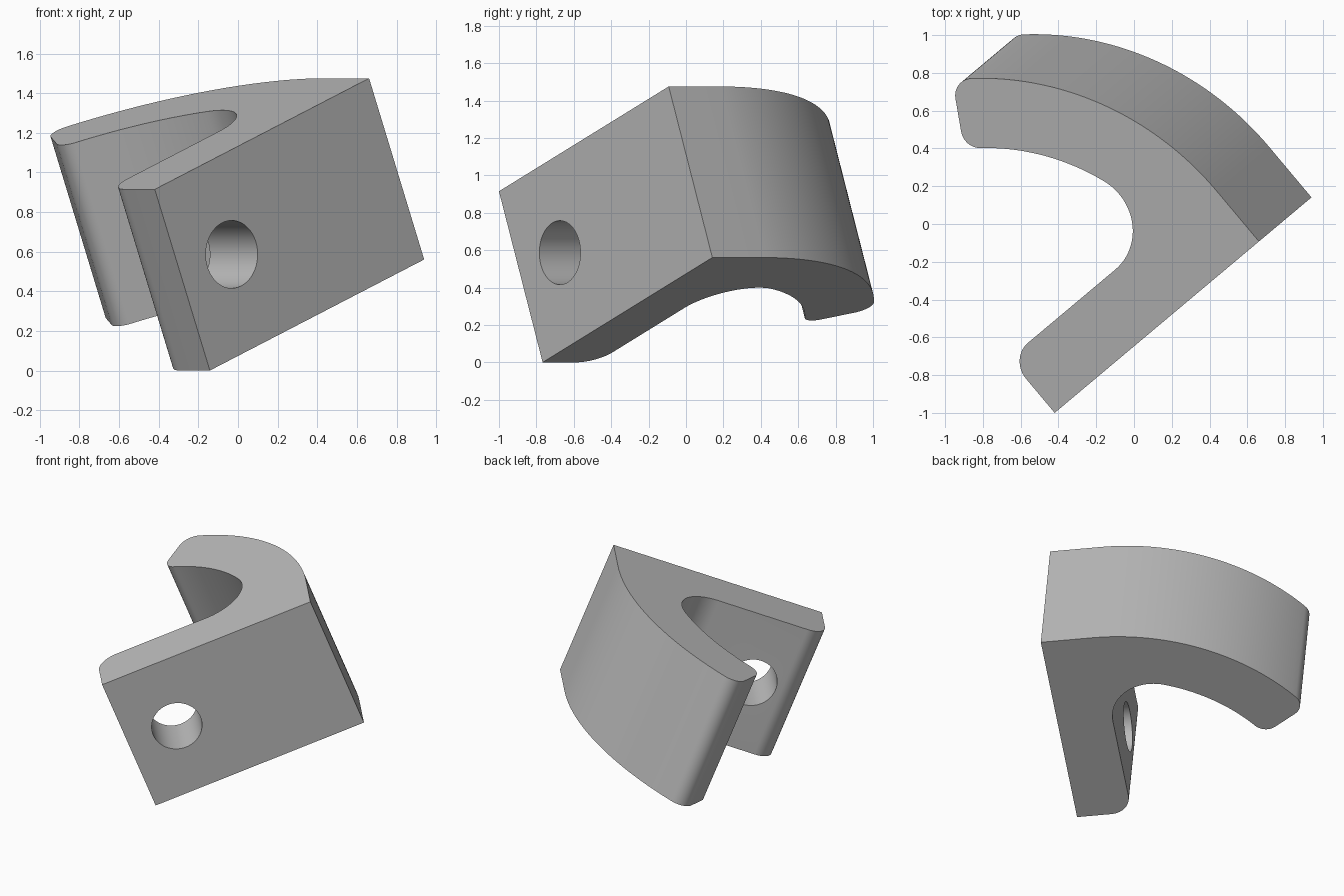
import bpy
import bmesh
from math import radians, sin, cos, asin, atan2, degrees, sqrt
from mathutils import Matrix, Vector

if "Cube" in bpy.data.objects:
    bpy.data.objects.remove(bpy.data.objects["Cube"])

grey = bpy.data.materials.new("plain grey")
grey.use_nodes = True
COLOUR = (0.5, 0.5, 0.5, 1.0)
grey.diffuse_color = COLOUR
grey.node_tree.nodes["Principled BSDF"].inputs["Base Color"].default_value = COLOUR

# Bracket frame: u along the flat back, v across its thickness, n along the extrusion
tilt, turn = radians(21.65), radians(40)
u = Vector((cos(turn) * cos(tilt), sin(turn) * cos(tilt), sin(tilt)))
v = Vector((-sin(turn), cos(turn), 0))
n = u.cross(v)
frame = Matrix((u, v, n)).transposed().to_4x4()
frame.translation = Vector((-0.42, -1.0, 0.915))

# Main dimensions
LENGTH, THICK, DEPTH = 1.519, 0.375, 0.984
R_OUT = 1.593
R_IN = R_OUT - 0.38
centre = Vector((LENGTH - R_OUT, 0.35))
END = radians(57.9)
TIP, LEG, THROAT = 0.1, 0.14, 0.293


def arc(c, r, a0, a1, steps):
    """Points along an arc, angles in degrees."""
    angles = [radians(a0 + (a1 - a0) * i / steps) for i in range(steps + 1)]
    return [(c[0] + r * cos(a), c[1] + r * sin(a)) for a in angles]


def polar(r, a):
    return centre + Vector((cos(a), sin(a))) * r


# Rounded tip corners, tangent to the curved arm and its radial end
out_a = END - asin(TIP / (R_OUT - TIP))
in_a = END - asin(TIP / (R_IN + TIP))
# Rounded throat, tangent to the arm's inside and the flat leg
rise = THICK + THROAT - centre.y
throat_a = asin(rise / (R_IN - THROAT))
throat_c = polar(R_IN - THROAT, throat_a)
end_deg = degrees(END)

profile = [(0, 0), (LENGTH, 0)]
profile += arc(centre, R_OUT, 0, degrees(out_a), 40)
profile += arc(polar(R_OUT - TIP, out_a), TIP, degrees(out_a), end_deg + 90, 12)[1:]
profile += arc(polar(R_IN + TIP, in_a), TIP, end_deg + 90, degrees(in_a) + 180, 12)
profile += arc(centre, R_IN, degrees(in_a), degrees(throat_a), 28)[1:]
profile += arc(throat_c, THROAT, degrees(throat_a), -90, 24)[1:]
profile += arc((LEG, THICK - LEG), LEG, 90, 180, 14)

# Curved hook bracket
bm = bmesh.new()
face = bm.faces.new([bm.verts.new((x, y, 0)) for x, y in profile])
result = bmesh.ops.extrude_face_region(bm, geom=[face])
bmesh.ops.translate(bm, vec=(0, 0, -DEPTH),
                    verts=[e for e in result["geom"] if isinstance(e, bmesh.types.BMVert)])
bmesh.ops.recalc_face_normals(bm, faces=bm.faces)
bm.transform(frame)
mesh = bpy.data.meshes.new("hook_bracket")
bm.to_mesh(mesh)
bm.free()
mesh.materials.append(grey)
bracket = bpy.data.objects.new("hook_bracket", mesh)
bpy.context.collection.objects.link(bracket)

# Round hole through the flat leg
bpy.ops.mesh.primitive_cylinder_add(vertices=64, radius=0.171, depth=0.6)
cutter = bpy.context.object
cutter.name = "hole_cutter"
cutter.data.transform(frame @ Matrix.Translation((0.35, THICK / 2, -DEPTH / 2))
                      @ Matrix.Rotation(radians(90), 4, "X"))
cutter.data.materials.append(grey)
cutter.hide_render = True

bpy.ops.object.select_all(action="DESELECT")
bracket.select_set(True)
bpy.context.view_layer.objects.active = bracket
hole = bracket.modifiers.new("hole", "BOOLEAN")
hole.operation = "DIFFERENCE"
hole.solver = "EXACT"
hole.object = cutter
bpy.ops.object.modifier_apply(modifier=hole.name)
bpy.data.objects.remove(cutter)
bpy.ops.object.shade_smooth_by_angle(angle=radians(30))
